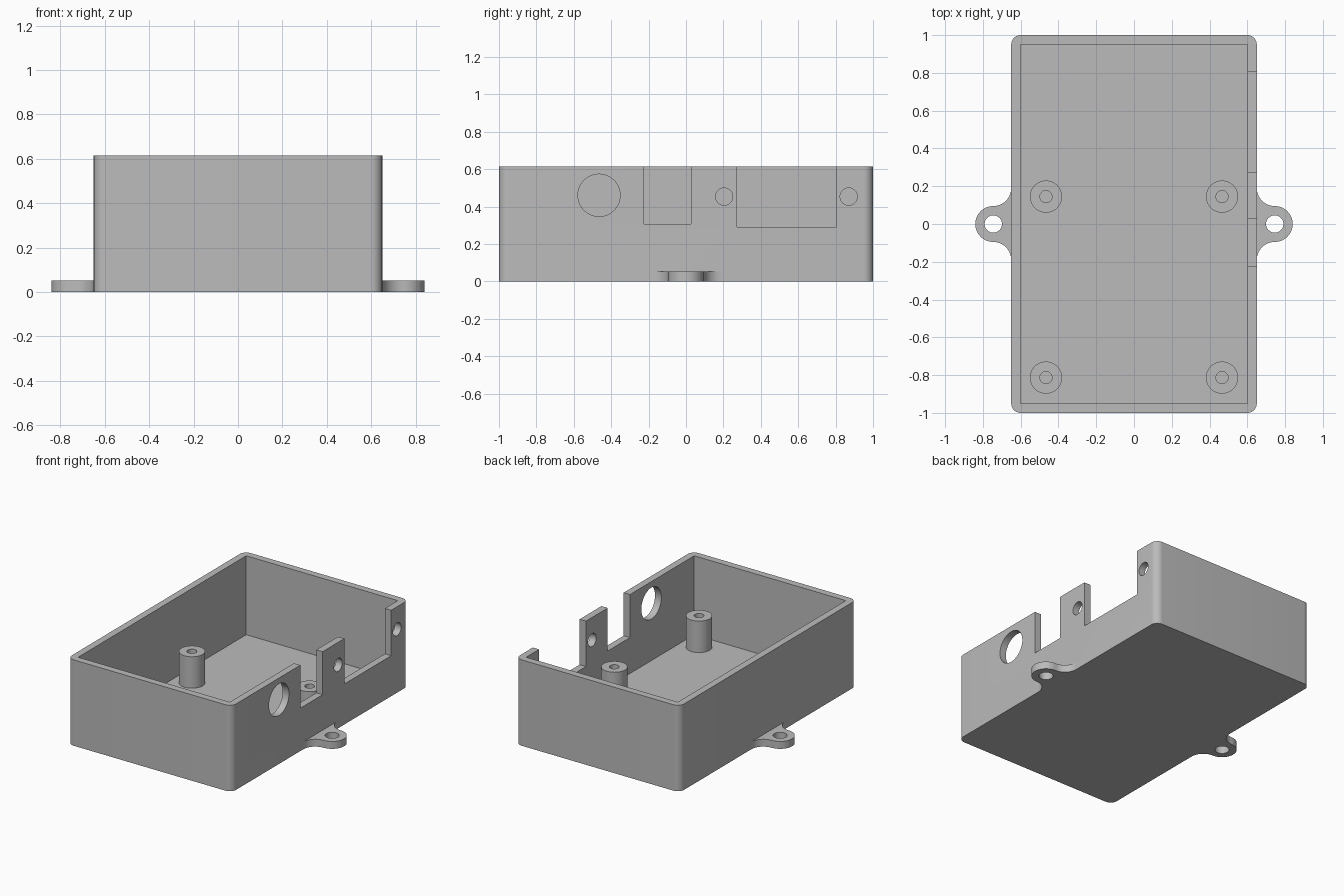
import bpy, bmesh, math
from mathutils import Matrix

if "Cube" in bpy.data.objects:
    bpy.data.objects.remove(bpy.data.objects["Cube"])

HX, HY, H = 0.65, 1.0, 0.615      # tray half sizes and height
WALL, FLOOR = 0.05, 0.05

grey = bpy.data.materials.new("grey plastic")
grey.diffuse_color = (0.5, 0.5, 0.5, 1)
grey.use_nodes = True
grey.node_tree.nodes["Principled BSDF"].inputs["Base Color"].default_value = grey.diffuse_color


def arc(cx, cy, r, a0, a1, n):
    """Points along an arc, angles in degrees."""
    return [(cx + r * math.cos(math.radians(a0 + (a1 - a0) * i / n)),
             cy + r * math.sin(math.radians(a0 + (a1 - a0) * i / n))) for i in range(n + 1)]


def prism(name, outline, z0, z1, matrix=Matrix()):
    """Extrude a flat outline from z0 to z1."""
    bm = bmesh.new()
    face = bm.faces.new([bm.verts.new((x, y, z0)) for x, y in outline])
    top = bmesh.ops.extrude_face_region(bm, geom=[face])["geom"]
    bmesh.ops.translate(bm, vec=(0, 0, z1 - z0),
                        verts=[v for v in top if isinstance(v, bmesh.types.BMVert)])
    bm.transform(matrix)
    bmesh.ops.recalc_face_normals(bm, faces=bm.faces)
    mesh = bpy.data.meshes.new(name)
    bm.to_mesh(mesh)
    bm.free()
    mesh.materials.append(grey)
    ob = bpy.data.objects.new(name, mesh)
    bpy.context.collection.objects.link(ob)
    return ob


def circle(cx, cy, r, n=48):
    return arc(cx, cy, r, 0, 360, n)[:-1]


def rect(x0, x1, y0, y1):
    return [(x0, y0), (x1, y0), (x1, y1), (x0, y1)]


def finish(ob, cutters):
    """Subtract the cutters, bake the result and smooth the round sides."""
    for c in cutters:
        m = ob.modifiers.new("cut", "BOOLEAN")
        m.operation, m.solver, m.object = "DIFFERENCE", "EXACT", c
    bpy.context.view_layer.update()
    baked = bpy.data.meshes.new_from_object(
        ob.evaluated_get(bpy.context.evaluated_depsgraph_get()))
    ob.modifiers.clear()
    ob.data = baked
    for c in cutters:
        bpy.data.objects.remove(c)
    bpy.ops.object.select_all(action="DESELECT")
    ob.select_set(True)
    bpy.context.view_layer.objects.active = ob
    bpy.ops.object.shade_smooth_by_angle(angle=math.radians(30))


# Tray with rounded vertical corners
R = 0.05
outline = []
for sx, sy, a in ((1, 1, 0), (-1, 1, 90), (-1, -1, 180), (1, -1, 270)):
    outline += arc(sx * (HX - R), sy * (HY - R), R, a, a + 90, 10)
tray = prism("tray", outline, 0, H)
cuts = [prism("cavity_cutter", rect(-HX + WALL, HX - WALL, -HY + WALL, HY - WALL), FLOOR, H + 0.1)]

# Open notches in the right wall: y range and sill height
for y0, y1, sill in ((-0.224, 0.028, 0.307), (0.274, 0.804, 0.29)):
    cuts.append(prism("notch_cutter", rect(HX - 0.1, HX + 0.1, y0, y1), sill, H + 0.1))

# Round holes through the right wall: y, z, radius
for y, z, r in ((-0.465, 0.46, 0.113), (0.204, 0.453, 0.046), (0.87, 0.453, 0.046)):
    to_wall = Matrix.Translation((HX, y, z)) @ Matrix.Rotation(math.pi / 2, 4, "Y")
    cuts.append(prism("hole_cutter", circle(0, 0, r), -0.1, 0.1, to_wall))
finish(tray, cuts)

# Hollow board posts standing on the floor
for sx, side in ((-1, "left"), (1, "right")):
    for y, end in ((0.145, "back"), (-0.813, "front")):
        post = prism(f"post_{end}_{side}", circle(sx * 0.466, y, 0.085), FLOOR, 0.275)
        finish(post, [prism("bore_cutter", circle(sx * 0.466, y, 0.032), FLOOR - 0.05, 0.4)])

# Mounting lugs with flared roots and a screw hole
r, cx = 0.095, HX + 0.095
lug_outline = (arc(cx, -2 * r, r, 180, 90, 14) + arc(cx, 0, r, -90, 90, 28)[1:]
               + arc(cx, 2 * r, r, 270, 180, 14)[1:])
for sx, side in ((-1, "left"), (1, "right")):
    lug = prism(f"lug_{side}", [(sx * x, y) for x, y in lug_outline], 0, 0.053)
    finish(lug, [prism("screw_cutter", circle(sx * cx, 0, 0.046), -0.1, 0.2)])
